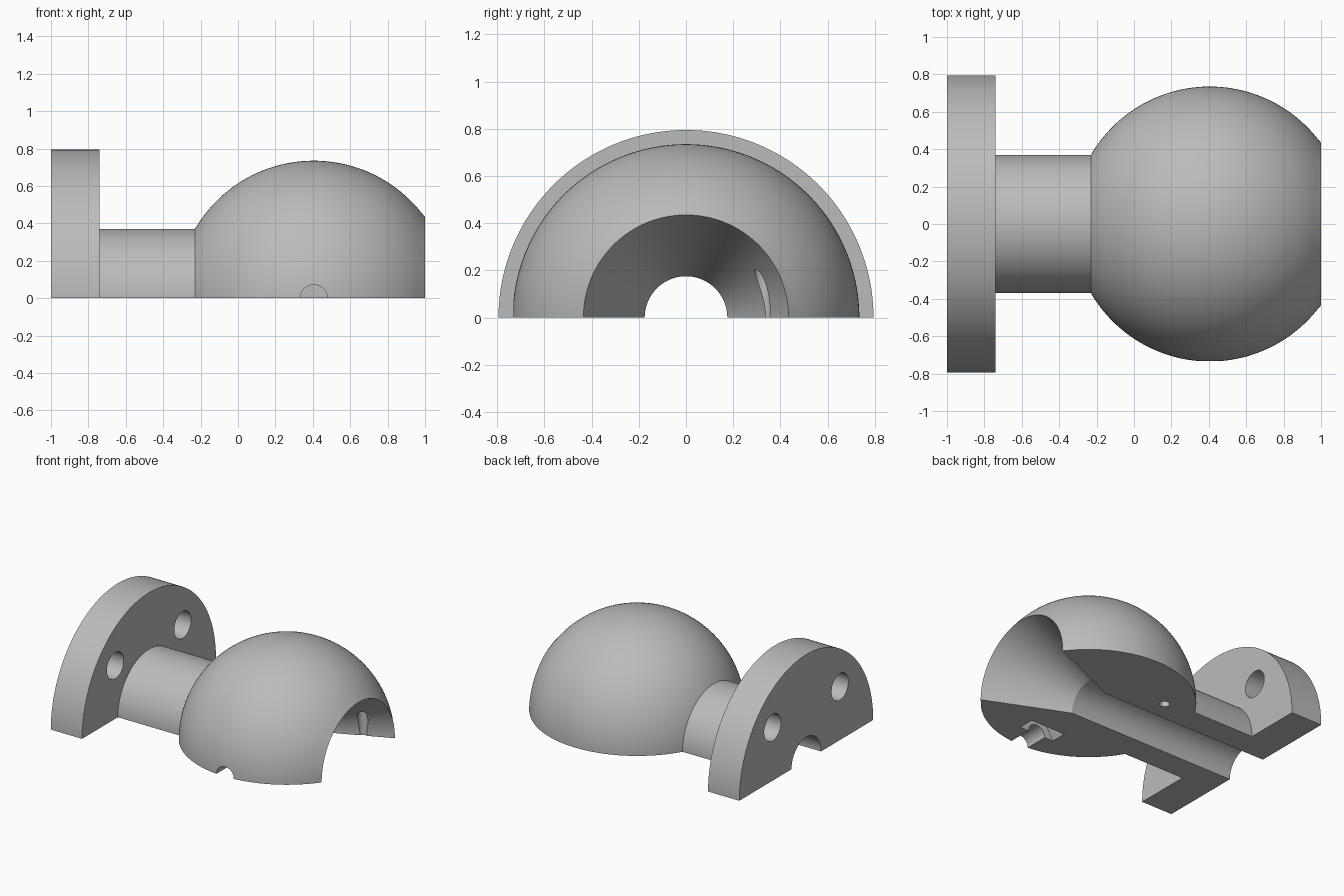
import bpy, bmesh
from math import pi, cos, sin, asin, radians
from mathutils import Matrix, Vector

if "Cube" in bpy.data.objects:
    bpy.data.objects.remove(bpy.data.objects["Cube"])

grey = bpy.data.materials.new("plain_grey")
grey.use_nodes = True
colour = (0.5, 0.5, 0.5, 1)
grey.diffuse_color = colour
grey.node_tree.nodes["Principled BSDF"].inputs["Base Color"].default_value = colour

BALL_X, BALL_R = 0.405, 0.735
FLANGE_R, NECK_R, BORE_R, MOUTH_R = 0.795, 0.37, 0.175, 0.435
FLANGE_X = -0.74


def link(name, bm):
    bmesh.ops.recalc_face_normals(bm, faces=bm.faces)
    mesh = bpy.data.meshes.new(name)
    bm.to_mesh(mesh)
    bm.free()
    mesh.materials.append(grey)
    ob = bpy.data.objects.new(name, mesh)
    bpy.context.scene.collection.objects.link(ob)
    return ob


def half_turn(name, profile, steps=96):
    """Turn a closed (x, radius) profile half a circle about the x axis."""
    bm = bmesh.new()
    rings = []
    for i in range(steps + 1):
        a = pi * i / steps
        c, s = (cos(a), sin(a)) if i < steps else (-1, 0)
        rings.append([bm.verts.new((x, r * c, r * s)) for x, r in profile])
    n = len(profile)
    for a, b in zip(rings, rings[1:]):
        for j in range(n):
            k = (j + 1) % n
            bm.faces.new((a[j], a[k], b[k], b[j]))
    bm.faces.new(rings[0])
    bm.faces.new(rings[-1])
    return link(name, bm)


def cutter(name, start, end, radius, sides=48):
    """Prism from start to end, used to cut a hole."""
    start, end = Vector(start), Vector(end)
    axis = end - start
    turn = Vector((0, 0, 1)).rotation_difference(axis).to_matrix().to_4x4()
    bm = bmesh.new()
    bmesh.ops.create_cone(bm, cap_ends=True, segments=sides, radius1=radius,
                          radius2=radius, depth=axis.length)
    # Start each prism with a corner on the x axis
    first = max(bm.verts, key=lambda v: v.co.x)
    if first.co.x < radius * 0.999:
        bm.transform(Matrix.Rotation(pi / sides, 4, 'Z'))
    bm.transform(Matrix.Translation((start + end) / 2) @ turn)
    ob = link(name, bm)
    ob.hide_render = True
    return ob


# Flange, neck, ball, conical mouth and bore in one profile
a0 = pi - asin(NECK_R / BALL_R)
a1 = asin(MOUTH_R / BALL_R)
arc = [a0 + (a1 - a0) * i / 48 for i in range(49)]
ball = [(BALL_X + BALL_R * cos(a), BALL_R * sin(a)) for a in arc]
ball[-1] = (1, MOUTH_R)
profile = [(-1, BORE_R), (-1, FLANGE_R), (FLANGE_X, FLANGE_R), (FLANGE_X, NECK_R)]
profile += ball + [(BALL_X, BORE_R)]
body = half_turn("flanged_ball_half", profile)

# Flange bolt holes, cross bolt with its nut pocket, and alignment pin holes
cutters = [cutter("flange_hole", (-1.1, y, 0.4), (-0.6, y, 0.4), 0.1) for y in (-0.4, 0.4)]
cutters.append(cutter("nut_pocket", (BALL_X, -0.43, 0), (BALL_X, -0.55, 0), 0.145, 6))
cutters.append(cutter("cross_bolt_hole", (BALL_X, -0.5, 0), (BALL_X, -0.9, 0), 0.072))
cutters += [cutter("pin_hole", (x, 0.325, -0.1), (x, 0.325, 0.28), 0.035, 32)
            for x in (0.0, 0.81)]
for c in cutters:
    cut = body.modifiers.new(c.name, 'BOOLEAN')
    cut.operation = 'DIFFERENCE'
    cut.solver = 'EXACT'
    cut.object = c

# Bake the cuts and remove the cutters
graph = bpy.context.evaluated_depsgraph_get()
baked = bpy.data.meshes.new_from_object(body.evaluated_get(graph))
body.modifiers.clear()
body.data = baked
for c in cutters:
    bpy.data.objects.remove(c)
baked.materials.clear()
baked.materials.append(grey)
for p in baked.polygons:
    p.material_index = 0

# Smooth the curved faces and keep the rims sharp
bpy.ops.object.select_all(action='DESELECT')
body.select_set(True)
bpy.context.view_layer.objects.active = body
bpy.ops.object.shade_smooth_by_angle(angle=radians(20))
